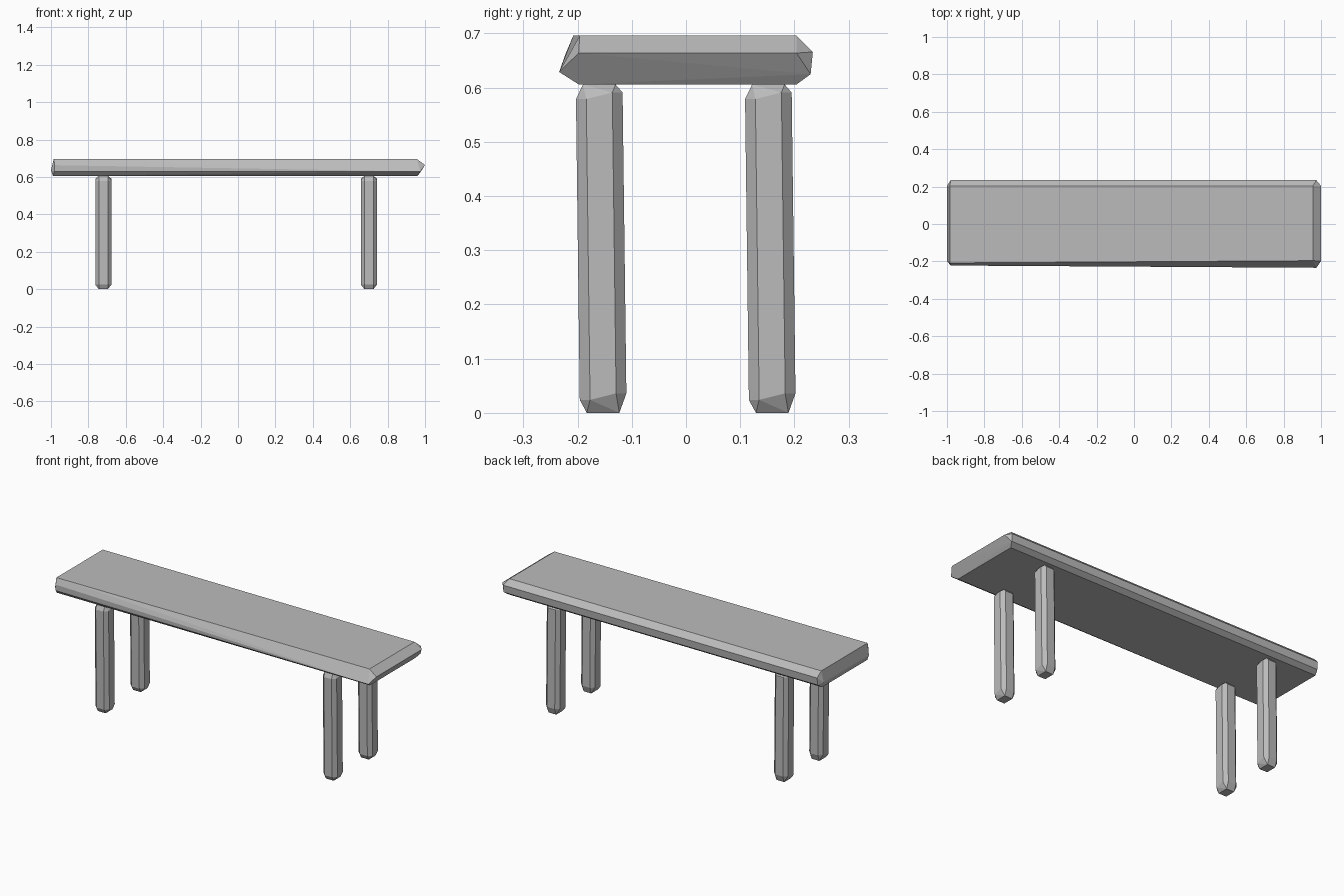
import bpy
import bmesh
from mathutils import Vector

default_cube = bpy.data.objects.get("Cube")
if default_cube:
    bpy.data.objects.remove(default_cube, do_unlink=True)

# One plain stone grey for the whole bench
grey = bpy.data.materials.new("stone_grey")
grey.use_nodes = True
stone_colour = (0.5, 0.5, 0.5, 1.0)
grey.diffuse_color = stone_colour
grey.node_tree.nodes["Principled BSDF"].inputs["Base Color"].default_value = stone_colour


def faceted_solid(name, points, location=(0, 0, 0)):
    """Wrap a flat-shaded convex skin around the given points."""
    bm = bmesh.new()
    for point in points:
        bm.verts.new(point)
    hull = bmesh.ops.convex_hull(bm, input=bm.verts[:])
    loose = {v for v in hull["geom_interior"] + hull["geom_unused"]
             if isinstance(v, bmesh.types.BMVert)}
    bmesh.ops.delete(bm, geom=list(loose), context="VERTS")
    bmesh.ops.dissolve_limit(bm, angle_limit=0.03, verts=bm.verts[:], edges=bm.edges[:])
    bmesh.ops.recalc_face_normals(bm, faces=bm.faces[:])
    mesh = bpy.data.meshes.new(name)
    bm.to_mesh(mesh)
    bm.free()
    mesh.materials.append(grey)
    part = bpy.data.objects.new(name, mesh)
    part.location = location
    bpy.context.collection.objects.link(part)
    return part


def seat_end(top_x, rim_x, tip_x, bottom_x, tip_z, front_top, front_rim):
    """Corner points of one chamfered plank end, from the top face downwards."""
    top_z, bottom_z = 0.696, 0.606
    back, back_inset, front_inset = 0.234, 0.204, -0.198
    return [
        (top_x, front_top, top_z), (top_x, back_inset, top_z),
        (rim_x, front_top - 0.014, 0.663), (rim_x, back, 0.666),
        (tip_x, front_inset, tip_z), (tip_x, back_inset, tip_z),
        (rim_x, front_rim, 0.629), (rim_x, back - 0.004, 0.625),
        (bottom_x, front_inset, bottom_z), (bottom_x, back_inset, bottom_z),
    ]


# Seat plank: blunt on one end, ridged on the other
faceted_solid("bench_seat",
              seat_end(-0.985, -0.98, -1.0, -0.99, 0.635, -0.208, -0.221)
              + seat_end(0.956, 0.975, 1.0, 0.96, 0.664, -0.196, -0.234))


def leg_points():
    """Chamfered square post, leaning a little towards the back at the foot."""
    points = []
    half, flat = 0.043, 0.024
    for shoulder_z, tip_z, lean in ((0.03, 0.0, 0.003), (0.585, 0.606, -0.004)):
        for sx in (-1, 1):
            for sy in (-1, 1):
                drop = 0.006 * sy
                points += [
                    Vector((sx * half, sy * flat + lean, shoulder_z + drop)),
                    Vector((sx * flat, sy * half + lean, shoulder_z + drop)),
                    Vector((sx * flat, sy * 0.03 + lean, tip_z)),
                ]
    return points


# Four matching legs
for side, x in (("right", -0.72), ("left", 0.7)):
    for end, y in (("front", -0.156), ("back", 0.156)):
        faceted_solid(f"{end}_{side}_leg", leg_points(), (x, y, 0))
